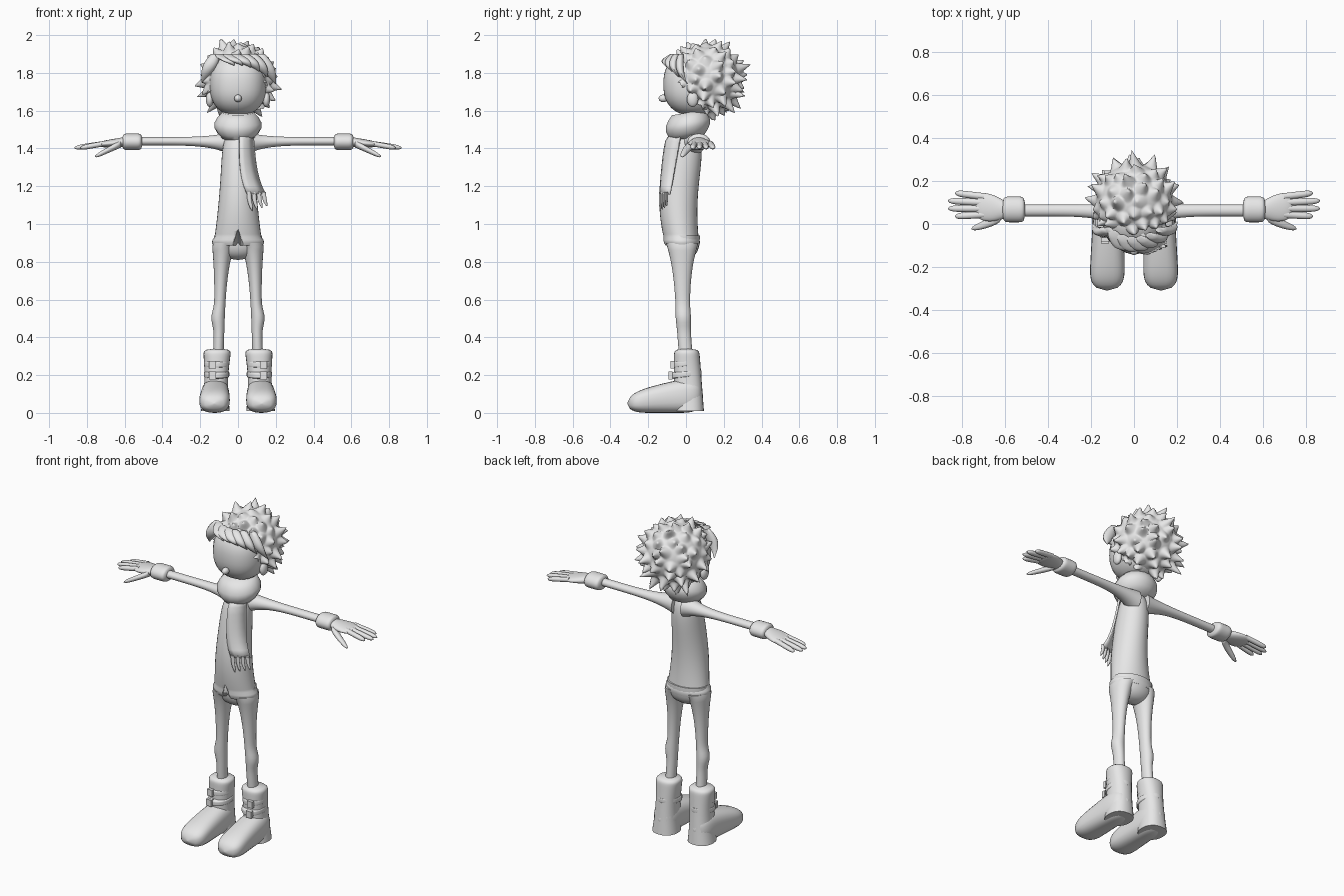
import bpy, bmesh, math, random
from math import sin, cos, pi
from mathutils import Vector

random.seed(4)
if "Cube" in bpy.data.objects:
    bpy.data.objects.remove(bpy.data.objects["Cube"], do_unlink=True)

clay = bpy.data.materials.new("plain_grey")
clay.use_nodes = True
grey = (0.8, 0.8, 0.8, 1)
clay.diffuse_color = grey
clay.node_tree.nodes["Principled BSDF"].inputs["Base Color"].default_value = grey


def finish(name, bm, mirror=False):
    """Turn a bmesh into a named, smooth shaded object, with a twin if mirrored."""
    bmesh.ops.recalc_face_normals(bm, faces=bm.faces[:])
    mesh = bpy.data.meshes.new(name)
    bm.to_mesh(mesh)
    bm.free()
    mesh.materials.append(clay)
    part = bpy.data.objects.new(name, mesh)
    bpy.context.collection.objects.link(part)
    bpy.ops.object.select_all(action="DESELECT")
    part.select_set(True)
    bpy.context.view_layer.objects.active = part
    bpy.ops.object.shade_smooth_by_angle(angle=1)
    if mirror:
        part.modifiers.new("mirror", "MIRROR").use_mirror_merge = False
    return part


def loft(name, axis, rule, steps=20, sides=24, power=2, tilt=0, mirror=False):
    """Skin the rings that rule(t) gives as x, y, z and two radii, square to an axis."""
    bm = bmesh.new()
    loops = []
    for step in range(steps + 1):
        x, y, z, wide, deep = rule(step / steps)
        loop = []
        for side in range(sides):
            angle = 2 * pi * side / sides
            c, s = cos(angle), sin(angle)
            u = max(wide, 0.003) * math.copysign(abs(c) ** (2 / power), c)
            v = max(deep, 0.003) * math.copysign(abs(s) ** (2 / power), s)
            offset = {"x": (0, u, v), "y": (u, 0, v), "z": (u, v, tilt * v)}[axis]
            loop.append(bm.verts.new(Vector((x, y, z)) + Vector(offset)))
        loops.append(loop)
    for low, high in zip(loops, loops[1:]):
        for side in range(sides):
            bm.faces.new((low[side - 1], low[side], high[side], high[side - 1]))
    bm.faces.new(loops[0])
    bm.faces.new(loops[-1])
    return finish(name, bm, mirror)


def ball(name, centre, radii, power=2, mirror=False):
    """A sphere, or a boxier one for a higher power."""
    bm = bmesh.new()
    bmesh.ops.create_uvsphere(bm, u_segments=32, v_segments=20, radius=1)
    for vert in bm.verts:
        norm = sum(abs(c) ** power for c in vert.co) ** (1 / power)
        vert.co = [c + r * k / norm for c, r, k in zip(centre, radii, vert.co)]
    return finish(name, bm, mirror)


def mix(a, b, t):
    return a + (b - a) * t


def end_round(t, power):
    """Stays near one, then rounds off to nothing as t reaches one."""
    return math.sqrt(max(0, 1 - abs(t) ** power))


def both_round(t, power):
    return end_round(2 * t - 1, power)


# Head, nose and ears
ball("head", (0, 0.04, 1.74), (0.15, 0.16, 0.165), power=2.4)
ball("nose", (0, -0.12, 1.665), (0.02, 0.025, 0.02))
ball("ears", (0.15, 0.035, 1.66), (0.02, 0.03, 0.04), mirror=True)


# Hair: a sphere drawn out into leaning spikes, tucked in below the hairline
def spike_at(index, count):
    height = 1 - (2 * index + 1) / count
    turn = index * pi * (3 - math.sqrt(5)) + random.uniform(-0.15, 0.15)
    ring = math.sqrt(1 - height * height)
    lean = Vector((random.uniform(-1, 1), random.uniform(-0.5, 1), random.uniform(-1, 0.4)))
    return Vector((ring * cos(turn), ring * sin(turn), height)), random.uniform(0.2, 0.35), lean


bm = bmesh.new()
bmesh.ops.create_icosphere(bm, subdivisions=6, radius=1)
spikes = [spike_at(index, 92) for index in range(92)]
centre = Vector((0, 0.105, 1.77))
for vert in bm.verts:
    way = vert.co.normalized()
    spike, height, lean = max(spikes, key=lambda s: s[0].dot(way))
    near = max(0, 1 - way.angle(spike, 0) / 0.23)
    shape = way * (1 + height * near ** 1.7) + lean * 0.13 * near ** 2
    vert.co = centre + shape * 0.177
    if vert.co.z + 1.1 * vert.co.y < 1.7:
        vert.co = centre + way * 0.12
finish("hair", bm)


# Fringe locks swept over the forehead; the first one sweeps outwards
def fringe_lock(root, sweep):
    def rule(t):
        x = root + sweep * t
        drop = 0.06 + 2.5 * (root + sweep) ** 2
        y = 3 * x * x - 0.07 - 0.045 * sin(2 * t)
        wide = 0.037 * sin(pi * mix(0.2, 1, t))
        return x, y, 1.9 - drop * t, wide, wide * 0.6
    loft("fringe_lock", "z", rule, steps=10, sides=10)


fringe_lock(-0.12, -0.07)
for index in range(6):
    fringe_lock(mix(-0.1, 0.12, index / 5), 0.08)

# Neck scarf
loft("scarf_collar", "z",
     lambda t: (0, 0.01, mix(1.455, 1.59, t), 0.085 + 0.042 * sin(pi * t), 0.085 + 0.035 * sin(pi * t)),
     steps=5, sides=18, tilt=0.17)

# Hanging scarf end with its fringe
bm = bmesh.new()
rows = []
for step in range(9):
    t = step / 8
    left, wide = 0.008 + 0.04 * t ** 4, mix(0.075, 0.1, t)
    front, back = -0.085 - 0.057 * t ** 0.4, mix(-0.03, -0.09, t)
    rows.append([bm.verts.new((left + wide * k, mix(front, back, k * k), mix(1.48, 1.16, t)))
                 for k in (0, 0.3, 0.6, 1)])
for upper, lower in zip(rows, rows[1:]):
    for k in range(3):
        bm.faces.new((upper[k], upper[k + 1], lower[k + 1], lower[k]))
tail = finish("scarf_tail", bm)
tail.modifiers.new("thickness", "SOLIDIFY").thickness = 0.012
for index in range(4):
    loft("scarf_fringe", "z",
         lambda t: (0.058 + 0.026 * index + 0.018 * t * t, 0.011 * index - 0.136,
                    1.17 - (0.1 - 0.008 * index) * t, 0.012 * end_round(t, 3), 0.008 * end_round(t, 3)),
         steps=6, sides=8)


# Coat with a hem band, and a notch cut in the front
def coat_rule(t):
    band = 0.01 if 0.01 < t < 0.07 else 0
    dome = end_round(t, 12)
    wide = (0.085 + 0.045 * (1 - t) ** 2 + band) * dome
    deep = (0.09 + 0.012 * sin(pi * t) + band / 2) * dome
    return 0, -0.02 * (1 + sin(4.5 * t)), mix(0.885, 1.5, t), wide, deep


coat = loft("coat", "z", coat_rule, steps=40, sides=32)
bm = bmesh.new()
bmesh.ops.create_cone(bm, cap_ends=True, segments=24, radius1=0.04, radius2=0, depth=0.11)
bmesh.ops.translate(bm, verts=bm.verts, vec=(0, -0.125, 0.92))
notch = finish("notch_cutter", bm)
notch.hide_render = True
cut = coat.modifiers.new("notch", "BOOLEAN")
cut.operation, cut.object = "DIFFERENCE", notch
bpy.context.view_layer.objects.active = coat
bpy.ops.object.modifier_apply(modifier=cut.name)
bpy.data.objects.remove(notch, do_unlink=True)


# Sleeves and cuffs
def sleeve_rule(t):
    flare = (1 - t) ** 5
    return (mix(0.03, 0.53, t), 0.063 - 0.03 * flare, 1.438 - 0.012 * flare,
            0.027 + 0.04 * flare, 0.022 + 0.042 * flare)


loft("sleeves", "x", sleeve_rule, mirror=True)
loft("cuffs", "x",
     lambda t: (mix(0.508, 0.612, t), 0.068, 1.435,
                0.03 + 0.03 * both_round(t, 6), 0.024 + 0.02 * both_round(t, 6)), mirror=True)

# Hands
loft("palms", "x",
     lambda t: (mix(0.59, 0.745, t), mix(0.065, 0.086, t), mix(1.435, 1.42, t),
                (0.035 + 0.03 * sin(2.4 * t)) * end_round(t, 12), mix(0.027, 0.016, t) * end_round(t, 8)),
     mirror=True)
for index in range(4):
    reach = 0.87 - 0.016 * (index - 1.5) ** 2
    root, tip = 0.128 - 0.028 * index, 0.144 - 0.036 * index
    loft("fingers", "x",
         lambda t: (mix(0.7, reach, t), mix(root, tip, t), mix(1.427, 1.403, t),
                    0.016 * end_round(t, 8), 0.014 * end_round(t, 8)), sides=12, mirror=True)
loft("thumbs", "x",
     lambda t: (mix(0.62, 0.757, t), 0.045 - 0.067 * t ** 0.6, mix(1.425, 1.357, t),
                mix(0.026, 0.014, t) * end_round(t, 8), mix(0.02, 0.012, t) * end_round(t, 8)),
     sides=12, mirror=True)


# Trousers
def leg_rule(t):
    flare = (1 - t) ** 4
    knee = 0.007 * math.exp(-((t - 0.66) * 12) ** 2)
    return (0.068 + 0.036 * t ** 0.4 + knee, 0.02 * t ** 3 - 0.02, mix(0.9, 0.3, t),
            0.028 + 0.035 * flare + knee, 0.036 + 0.05 * flare + knee / 2)


loft("hips", "z",
     lambda t: (0, -0.013, mix(0.94, 0.81, t), 0.126 * end_round(t, 3), 0.086 * end_round(t, 3)))
loft("trouser_legs", "z", leg_rule, steps=30, mirror=True)


# Boots: shaft, foot, straps and buckles
def foot_rule(t):
    dome = both_round(t, 6)
    tall = 0.095 - 0.045 * t ** 1.5
    return mix(0.118, 0.126, t), mix(0.09, -0.31, t), tall, mix(0.07, 0.085, t) * dome, tall * dome


loft("boot_shafts", "z",
     lambda t: (mix(0.12, 0.11, t), mix(0.015, 0.003, t), mix(0.01, 0.342, t),
                (0.073 - 0.013 * sin(pi * t)) * end_round(t, 40) + 0.003,
                (mix(0.077, 0.064, t)) * end_round(t, 40) + 0.003),
     steps=40, power=2.3, mirror=True)
loft("boot_feet", "y", foot_rule, steps=30, power=2.6, mirror=True)
for height, front in ((0.262, 0.072), (0.205, 0.082)):
    loft("boot_straps", "z",
         lambda t: (0.113, 0, height + mix(-0.018, 0.018, t),
                    0.05 + 0.017 * both_round(t, 6), front - 0.017 * (1 - both_round(t, 6))),
         steps=8, tilt=0.1, mirror=True)
    bm = bmesh.new()
    bmesh.ops.create_cube(bm, size=0.04)
    bmesh.ops.scale(bm, verts=bm.verts, vec=(0.9, 0.5, 1))
    bmesh.ops.translate(bm, verts=bm.verts, vec=(0.135, -front, height - 0.007))
    finish("boot_buckles", bm, mirror=True)
